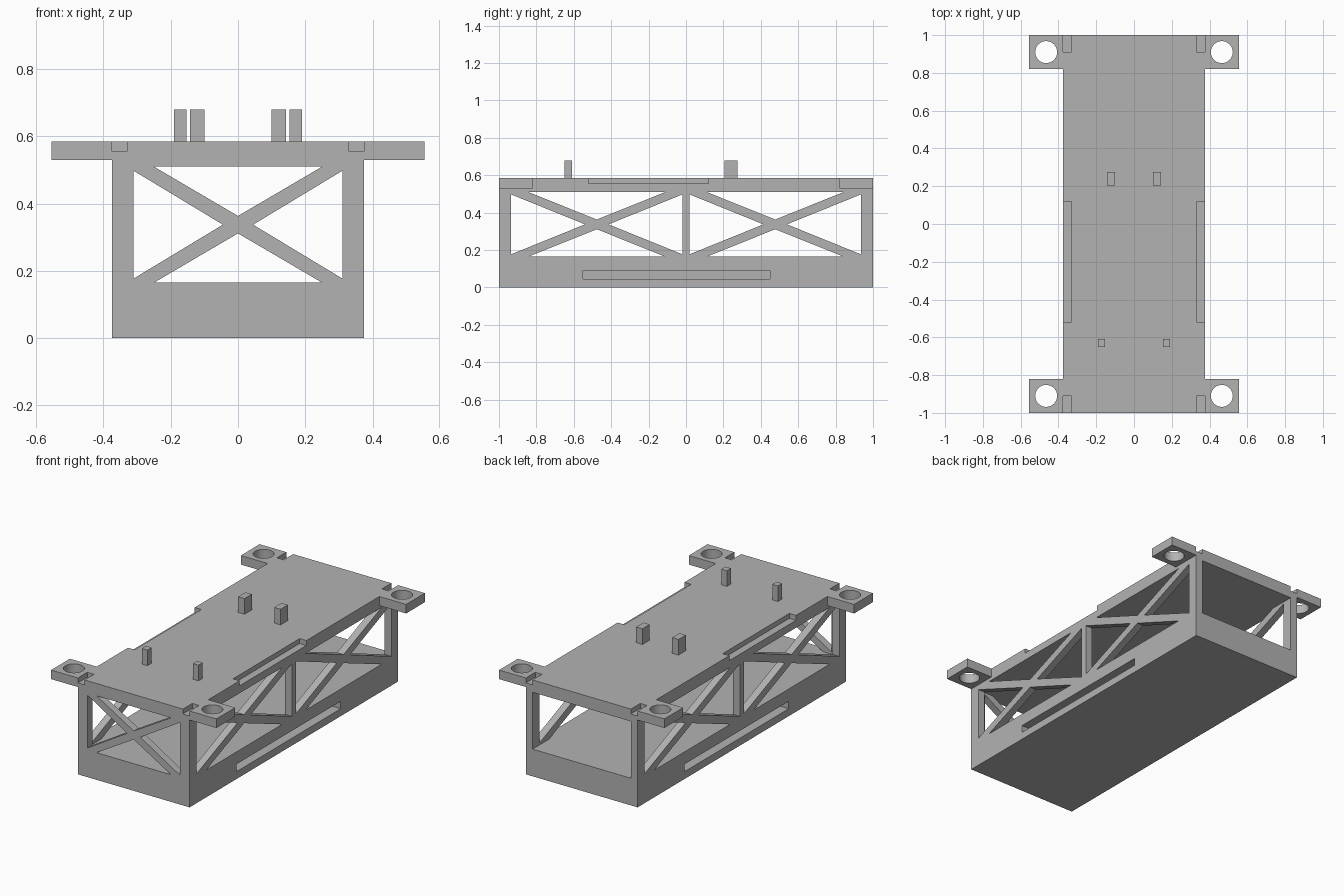
import bpy
import bmesh
from mathutils import Vector

start = bpy.data.objects.get("Cube")
if start:
    bpy.data.objects.remove(start, do_unlink=True)

GREY = (0.45, 0.45, 0.45, 1)
mat = bpy.data.materials.new("plain grey")
mat.use_nodes = True
mat.diffuse_color = GREY
mat.node_tree.nodes["Principled BSDF"].inputs["Base Color"].default_value = GREY

# Main dimensions
W, L, WALL = 0.375, 1.0, 0.045
SILL, CEIL, TOP = 0.165, 0.51, 0.585
MID = (SILL + CEIL) / 2


def add_box(bm, x, y, z):
    """Box from (min, max) pairs."""
    verts = bmesh.ops.create_cube(bm, size=1)["verts"]
    for v in verts:
        v.co = [lo + (c + 0.5) * (hi - lo) for c, (lo, hi) in zip(v.co, (x, y, z))]


def add_prism(bm, points, offset):
    """Extrude a closed polygon by an offset vector."""
    face = bm.faces.new([bm.verts.new(p) for p in points])
    new = bmesh.ops.extrude_face_region(bm, geom=[face], use_keep_orig=True)["geom"]
    bmesh.ops.translate(bm, vec=offset, verts=[g for g in new if isinstance(g, bmesh.types.BMVert)])


def finish(bm, name):
    bmesh.ops.recalc_face_normals(bm, faces=bm.faces)
    mesh = bpy.data.meshes.new(name)
    bm.to_mesh(mesh)
    bm.free()
    mesh.materials.append(mat)
    obj = bpy.data.objects.new(name, mesh)
    bpy.context.collection.objects.link(obj)
    return obj


def box(name, x, y, z):
    bm = bmesh.new()
    add_box(bm, x, y, z)
    return finish(bm, name)


def cut(obj, cutter_bm):
    """Subtract the cutter mesh and discard it."""
    cutter = finish(cutter_bm, "cutter")
    cutter.hide_render = True
    mod = obj.modifiers.new("cut", "BOOLEAN")
    mod.operation, mod.solver, mod.object = "DIFFERENCE", "EXACT", cutter
    bpy.context.view_layer.objects.active = obj
    bpy.ops.object.modifier_apply(modifier=mod.name)
    bpy.data.objects.remove(cutter, do_unlink=True)


def cross_cutters(bm, place, offset, centre, half, apex, span):
    """Four triangular openings that leave an X brace in one bay."""
    for s in (-1, 1):
        side = [(s * apex, 0), (s * half, 0.16), (s * half, -0.16)]
        add_prism(bm, [place(centre + u, MID + v) for u, v in side], offset)
        # Upper and lower openings run past the panel edge along their slopes
        rise, tip = CEIL - MID, 0.026
        over = 1.1
        v_out = s * (tip + (rise - tip) * over)
        flat = [(0, s * tip), (span * over, v_out), (-span * over, v_out)]
        add_prism(bm, [place(centre + u, MID + v) for u, v in flat], offset)


# Solid base with a long offset slot in each side
base = box("base", (-W, W), (-L, L), (0, SILL))
bm = bmesh.new()
for s in (-1, 1):
    xs = sorted((s * (W - 0.08), s * (W + 0.05)))
    ys = sorted((s * -0.55, s * 0.45))
    add_box(bm, xs, ys, (0.045, 0.09))
cut(base, bm)

# Deck with shallow edge and corner notches
deck = box("deck", (-W, W), (-L, L), (CEIL, TOP))
bm = bmesh.new()
for s in (-1, 1):
    xs = sorted((s * (W - WALL), s * (W + 0.05)))
    for ys in ((-0.52, 0.12), (-L - 0.05, -0.91), (0.91, L + 0.05)):
        add_box(bm, xs, ys, (0.555, TOP + 0.05))
cut(deck, bm)

# Side walls: two braced bays each
for s, side in ((1, "left"), (-1, "right")):
    xs = sorted((s * W, s * (W - WALL)))
    wall = box(side + "_truss", xs, (-L, L), (SILL, CEIL))
    bm = bmesh.new()
    for centre in (-0.477, 0.477):
        cross_cutters(bm, lambda u, z: Vector((xs[0] - 0.02, u, z)),
                      Vector((WALL + 0.04, 0, 0)), centre, 0.458, 0.063, 0.365)
    cut(wall, bm)

# Front wall: one braced bay; the back stays open
front = box("front_truss", (-W + WALL, W - WALL), (-L, -L + WALL), (SILL, CEIL))
bm = bmesh.new()
cross_cutters(bm, lambda u, z: Vector((u, -L - 0.02, z)),
              Vector((0, WALL + 0.04, 0)), 0, 0.31, 0.045, 0.25)
cut(front, bm)

# Corner mounting tabs with round holes, and locating pins on the deck
for sx, side in ((1, "left"), (-1, "right")):
    for sy, end in ((-1, "front"), (1, "back")):
        tab = box(f"{end}_{side}_tab", sorted((sx * W, sx * 0.555)),
                  sorted((sy * 0.82, sy * L)), (0.53, TOP))
        bpy.ops.mesh.primitive_cylinder_add(vertices=48, radius=0.058, depth=0.3,
                                            location=(sx * 0.465, sy * 0.91, 0.56))
        drill = bpy.context.object
        bm = bmesh.new()
        bm.from_mesh(drill.data)
        bm.transform(drill.matrix_basis)
        bpy.data.objects.remove(drill, do_unlink=True)
        cut(tab, bm)
        bpy.context.view_layer.objects.active = tab
        tab.select_set(True)
        bpy.ops.object.shade_smooth_by_angle()
        tab.select_set(False)
    box(f"front_{side}_pin", sorted((sx * 0.153, sx * 0.19)), (-0.65, -0.61), (TOP, 0.68))
    box(f"back_{side}_pin", sorted((sx * 0.1, sx * 0.142)), (0.205, 0.275), (TOP, 0.68))
